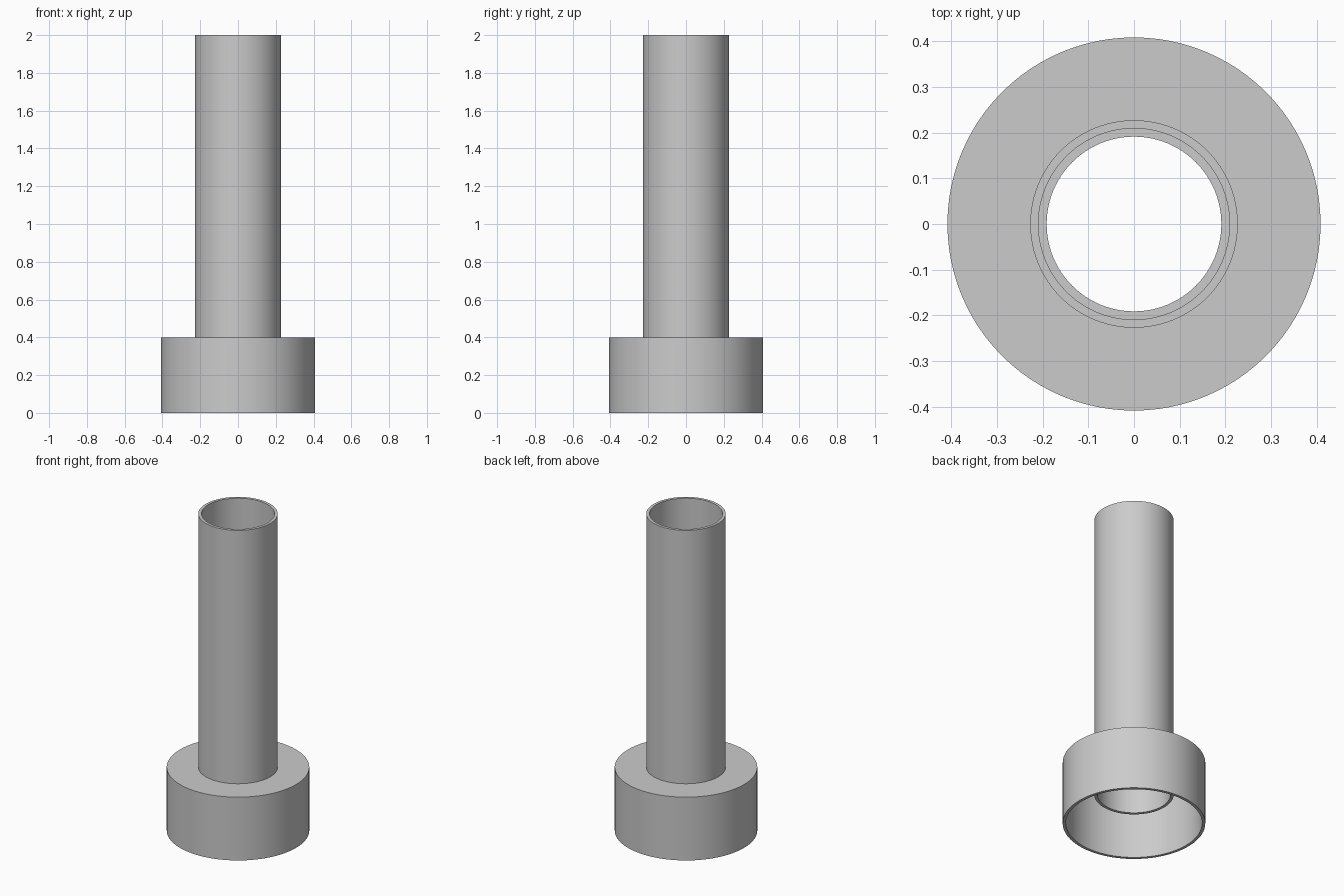
import bpy
import math

cube = bpy.data.objects.get("Cube")
if cube:
    bpy.data.objects.remove(cube, do_unlink=True)

SEGMENTS = 96

grey = bpy.data.materials.new("plain_grey")
grey.use_nodes = True
colour = (0.6, 0.6, 0.6, 1)
grey.diffuse_color = colour
grey.node_tree.nodes["Principled BSDF"].inputs["Base Color"].default_value = colour


def lathe(name, profile):
    """Revolve a closed (radius, height) profile around the z axis."""
    n = len(profile)
    verts, faces = [], []
    for s in range(SEGMENTS):
        a = 2 * math.pi * s / SEGMENTS
        verts += [(r * math.cos(a), r * math.sin(a), z) for r, z in profile]
        t = (s + 1) % SEGMENTS
        for i in range(n):
            j = (i + 1) % n
            faces.append((s * n + i, t * n + i, t * n + j, s * n + j))
    mesh = bpy.data.meshes.new(name)
    mesh.from_pydata(verts, [], faces)
    mesh.materials.append(grey)
    obj = bpy.data.objects.new(name, mesh)
    bpy.context.collection.objects.link(obj)
    bpy.ops.object.select_all(action="DESELECT")
    obj.select_set(True)
    bpy.context.view_layer.objects.active = obj
    bpy.ops.object.shade_smooth_by_angle(angle=math.radians(30))
    return obj


def ring(name, inner, outer, bottom, top):
    return lathe(name, [(outer, bottom), (outer, top), (inner, top), (inner, bottom)])


WALL = 0.018
BASE_R, BASE_TOP = 0.408, 0.4
STEM_R = 0.227
BORE_R = STEM_R - WALL

# Wide base cup, open underneath, its ceiling ending inside the stem wall
ceiling = BASE_TOP - WALL
lathe("base_cup", [
    (BASE_R, 0), (BASE_R, BASE_TOP),
    (STEM_R - WALL / 2, BASE_TOP), (STEM_R - WALL / 2, ceiling),
    (BASE_R - WALL, ceiling), (BASE_R - WALL, 0),
])

# Long stem tube, reaching down into the cup, with a narrow stop ledge in its bore
ledge_r = BORE_R - WALL
lathe("stem_tube", [
    (STEM_R, 0.19), (STEM_R, 2), (BORE_R, 2),
    (BORE_R, BASE_TOP), (ledge_r, BASE_TOP),
    (ledge_r, ceiling), (BORE_R, ceiling), (BORE_R, 0.19),
])
